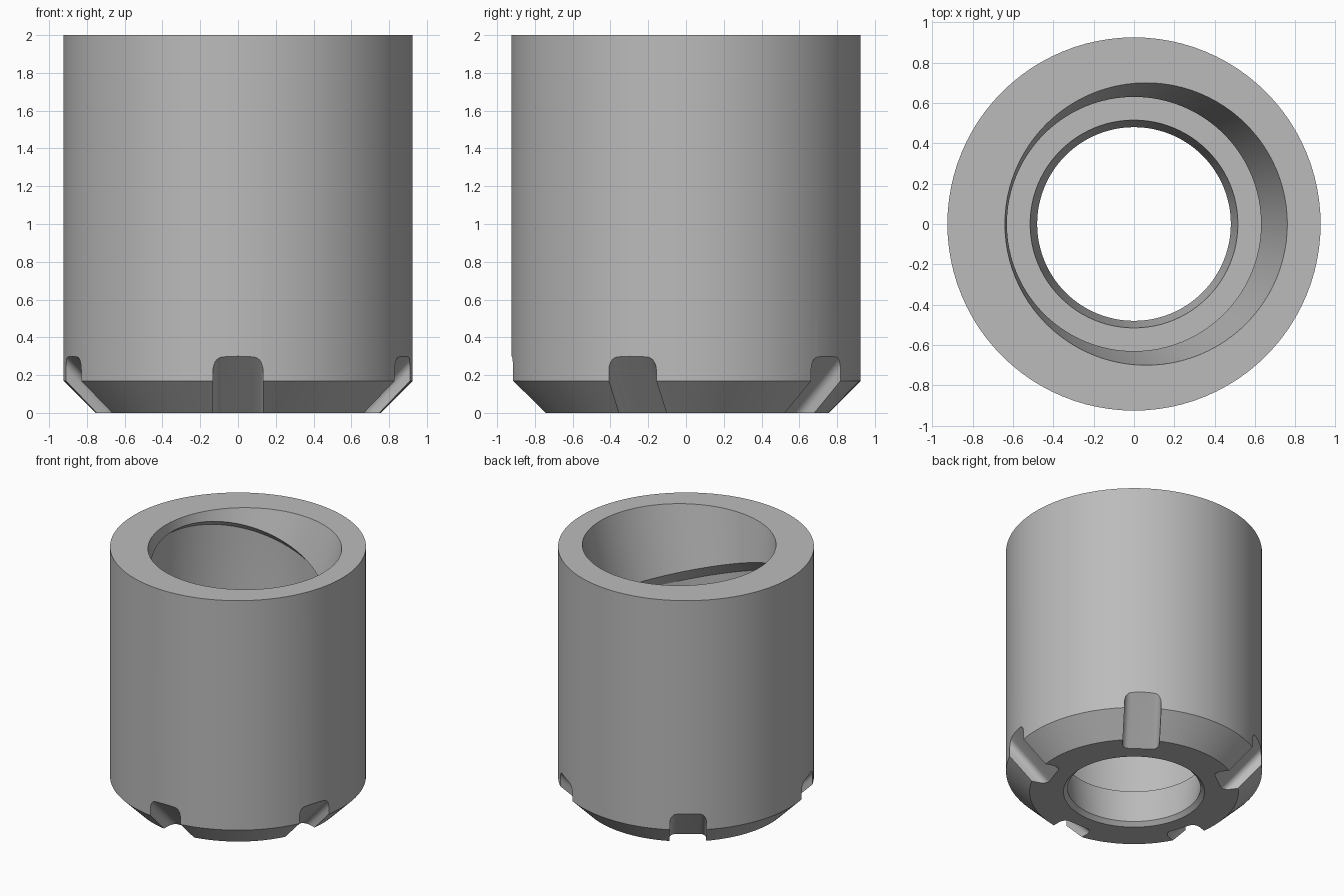
import bpy, bmesh, math
from mathutils import Matrix, Vector

SEGMENTS = 96
SLOTS = 5

old = bpy.data.objects.get("Cube")
if old:
    bpy.data.objects.remove(old, do_unlink=True)

steel = bpy.data.materials.new("satin steel grey")
steel.use_nodes = True
grey = (0.5, 0.5, 0.5, 1)
steel.diffuse_color = grey
steel.node_tree.nodes["Principled BSDF"].inputs["Base Color"].default_value = grey


def make_object(name, bm):
    bmesh.ops.recalc_face_normals(bm, faces=bm.faces)
    mesh = bpy.data.meshes.new(name)
    bm.to_mesh(mesh)
    bm.free()
    mesh.materials.append(steel)
    obj = bpy.data.objects.new(name, mesh)
    bpy.context.collection.objects.link(obj)
    return obj


def add_ring(bm, radius, z, shift=0, slope_x=0, slope_y=0):
    """Circle of vertices, optionally off centre or tilted."""
    ring = []
    for i in range(SEGMENTS):
        a = math.tau * i / SEGMENTS
        x, y = radius * math.cos(a), radius * math.sin(a)
        ring.append(bm.verts.new((x + shift, y, z + slope_x * x + slope_y * y)))
    return ring


# Nut body: outer wall, eccentric mouth, tilted lip, undercut, ledge and bottom hole
profile = [
    (0.755, 0), (0.925, 0.17), (0.925, 2),
    (0.70, 2, 0.06),
    (0.63, 1.70, 0, -0.35, 0.12),
    (0.70, 1.62, 0, -0.35, 0.12),
    (0.70, 1.15),
    (0.63, 0.30),
    (0.515, 0.30),
    (0.48, 0.03), (0.51, 0),
]
bm = bmesh.new()
rings = [add_ring(bm, *row) for row in profile]
for k, ring in enumerate(rings):
    above = rings[(k + 1) % len(rings)]
    for i in range(SEGMENTS):
        j = (i + 1) % SEGMENTS
        bm.faces.new((ring[i], ring[j], above[j], above[i]))
body = make_object("nut_body", bm)

# Spanner slots: rounded bars laid along the chamfer, evenly spaced
bm = bmesh.new()
for n in range(SLOTS):
    bar = bmesh.new()
    bmesh.ops.create_cube(bar, size=1, matrix=Matrix.Translation((0, 0, -0.2))
                          @ Matrix.Diagonal((1.2, 0.265, 0.4, 1)))
    long_edges = [e for e in bar.edges
                  if abs(e.verts[0].co.x - e.verts[1].co.x) > 1]
    bmesh.ops.bevel(bar, geom=long_edges, offset=0.045, segments=5,
                    profile=0.5, affect='EDGES')
    place = (Matrix.Rotation(-math.pi / 2 + math.tau * n / SLOTS, 4, 'Z')
             @ Matrix.Translation((0.775, 0, 0.15))
             @ Matrix.Rotation(-math.pi / 4, 4, 'Y'))
    bar.transform(place)
    temp = bpy.data.meshes.new("slot_bar")
    bar.to_mesh(temp)
    bar.free()
    bm.from_mesh(temp)
    bpy.data.meshes.remove(temp)
cutter = make_object("slot_cutter", bm)

cut = body.modifiers.new("slots", 'BOOLEAN')
cut.operation = 'DIFFERENCE'
cut.solver = 'EXACT'
cut.object = cutter
bpy.context.view_layer.objects.active = body
body.select_set(True)
bpy.ops.object.modifier_apply(modifier=cut.name)
bpy.data.objects.remove(cutter, do_unlink=True)

# Smooth round walls with crisp machined edges
bpy.ops.object.shade_smooth_by_angle(angle=math.radians(30))
